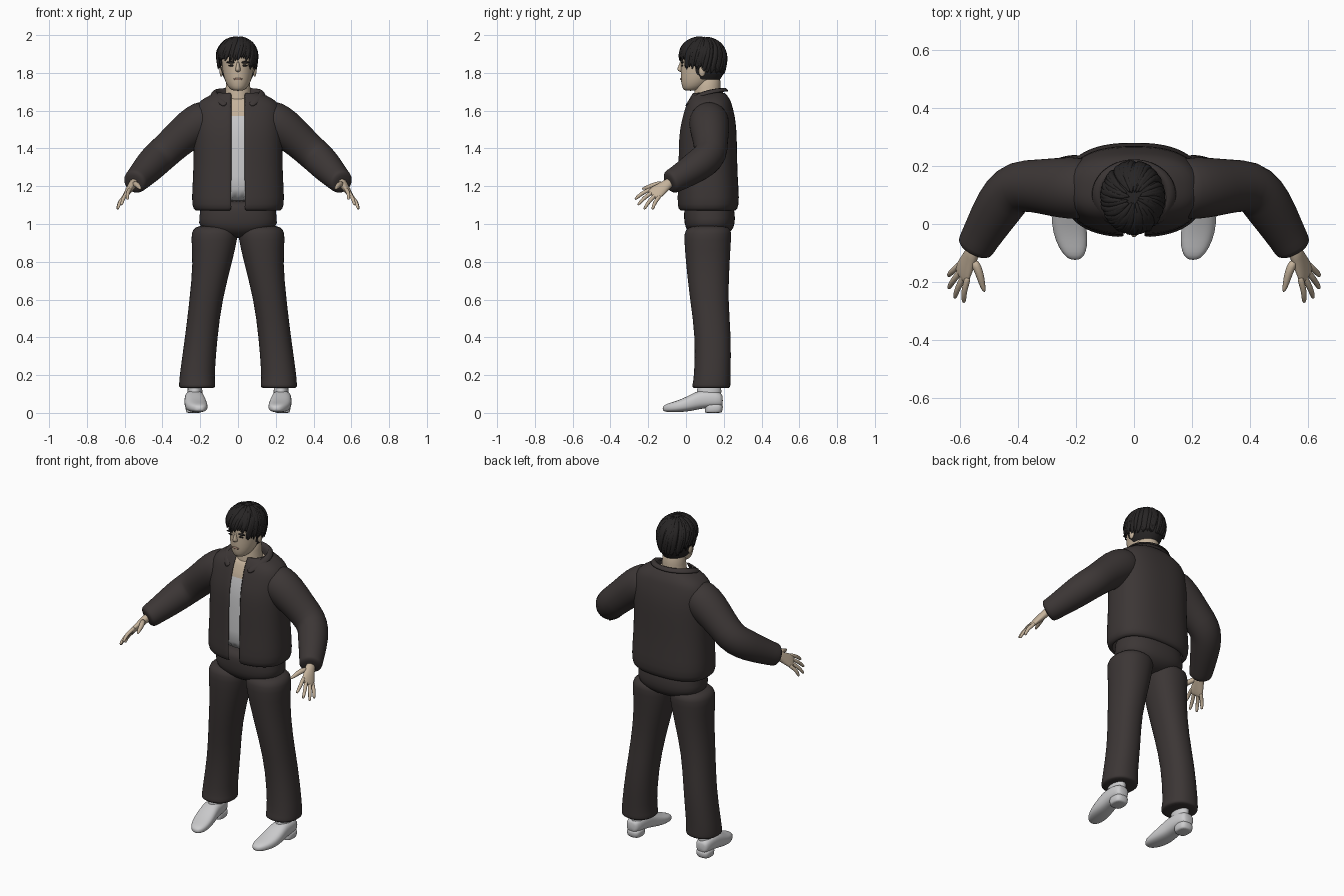
import bpy, bmesh, math, random
from mathutils import Vector as V

cube = bpy.data.objects.get("Cube")
if cube:
    bpy.data.objects.remove(cube)
random.seed(4)


def material(name, r, g, b):
    m = bpy.data.materials.new(name)
    m.use_nodes = True
    m.diffuse_color = (r, g, b, 1)
    m.node_tree.nodes["Principled BSDF"].inputs["Base Color"].default_value = (r, g, b, 1)
    return m


CLOTH = material("charcoal cloth", .045, .037, .036)
HAIR = material("black hair", .02, .018, .018)
SKIN = material("skin", .56, .45, .33)
LIGHT = material("light grey", .6, .6, .61)
LIPS = material("lips", .36, .23, .17)


def flat(z, cx, rx, front, back):
    """Horizontal ring given by its height, centre, half width and depth limits."""
    return V((cx, (front + back) / 2, z)), V((rx, 0, 0)), V((0, (back - front) / 2, 0))


def path_rings(points, radii, ref=(0, 0, 1), squash=1):
    """Rings square to a path, for tubes."""
    rings = []
    for i, c in enumerate(points):
        t = (points[min(i + 1, len(points) - 1)] - points[max(i - 1, 0)]).normalized()
        u = t.cross(V(ref)).normalized()
        rings.append((c, u * radii[i] * squash, t.cross(u) * radii[i]))
    return rings


def loft(bm, rings, n=20, power=2, gap=0):
    """Skin superellipse rings; a gap leaves the front (-y) side open."""
    rows = []
    for c, u, v in rings:
        row = []
        first, sweep, steps = -math.pi / 2, math.tau, n
        if gap:
            first = -math.acos((gap / u.length) ** (power / 2))
            sweep, steps = math.pi - 2 * first, n - 1
        for k in range(n):
            a = first + sweep * k / steps
            co, si = math.cos(a), math.sin(a)
            x = math.copysign(abs(co) ** (2 / power), co)
            y = math.copysign(abs(si) ** (2 / power), si)
            row.append(bm.verts.new(c + u * x + v * y))
        rows.append(row)
    for a, b in zip(rows, rows[1:]):
        for k in range(n - 1 if gap else n):
            j = (k + 1) % n
            bm.faces.new((a[k], a[j], b[j], b[k]))
    if not gap:
        bm.faces.new(rows[0])
        bm.faces.new(rows[-1])


def finish(bm, name, *mats, subdiv=1, thick=0):
    bmesh.ops.recalc_face_normals(bm, faces=bm.faces)
    for f in bm.faces:
        f.smooth = True
    mesh = bpy.data.meshes.new(name)
    bm.to_mesh(mesh)
    bm.free()
    ob = bpy.data.objects.new(name, mesh)
    bpy.context.collection.objects.link(ob)
    for m in mats:
        mesh.materials.append(m)
    if thick:
        mod = ob.modifiers.new("thickness", "SOLIDIFY")
        mod.thickness, mod.offset = thick, 0
    if subdiv:
        mod = ob.modifiers.new("smooth", "SUBSURF")
        mod.levels = mod.render_levels = subdiv


def part(name, mat, rings, thick=0, **kw):
    bm = bmesh.new()
    loft(bm, rings, **kw)
    finish(bm, name, mat, thick=thick)


def blob(name, mat, centre, size):
    bm = bmesh.new()
    bmesh.ops.create_uvsphere(bm, u_segments=16, v_segments=10, radius=1)
    bmesh.ops.scale(bm, vec=size, verts=bm.verts)
    bmesh.ops.translate(bm, vec=centre, verts=bm.verts)
    finish(bm, name, mat, subdiv=0)


# Jacket body, open down the front
jacket = [(1.073, -.02, .25, .21), (1.08, -.04, .27, .235), (1.13, -.042, .277, .24),
          (1.25, -.036, .267, .232), (1.4, -.035, .264, .228), (1.5, -.03, .262, .232),
          (1.57, -.012, .253, .228), (1.62, .002, .24, .22), (1.65, .015, .232, .195),
          (1.675, .03, .215, .15), (1.695, .04, .2, .1)]
part("jacket", CLOTH, [flat(z, 0, rx, f, b) for z, f, b, rx in jacket],
     thick=.012, n=40, power=2.5, gap=.034)

# Shirt with bare chest above it
inner = ([(1.11, -.04, .26, .22)] + jacket[3:6] + [(1.585, -.01, .25, .22), (1.592, -.008, .25, .22)]
         + jacket[7:10])
bm = bmesh.new()
loft(bm, [flat(z, 0, rx - .03, f + .016, b - .02) for z, f, b, rx in inner], n=32, power=2.4)
for f in bm.faces:
    f.material_index = int(f.calc_center_median().z > 1.585)
finish(bm, "shirt_and_chest", LIGHT, SKIN)

# Folded collar, a ribbon around the neck
bm = bmesh.new()
rows = []
for k in range(21):
    t = k / 10 - 1
    phi, drop = t * math.radians(152), abs(t) ** 3
    rows.append([bm.verts.new((rx * math.sin(phi), .1 + ry * math.cos(phi), z - fall * drop))
                 for rx, ry, z, fall in ((.1, .085, 1.66, .06), (.113, .1, 1.735, .08), (.148, .125, 1.7, .09))])
for a, b in zip(rows, rows[1:]):
    for k in (0, 1):
        bm.faces.new((a[k], a[k + 1], b[k + 1], b[k]))
finish(bm, "collar", CLOTH, thick=.01)

# Trouser seat
part("trouser_seat", CLOTH, [flat(z, 0, rx, f, b) for z, rx, f, b in (
    (.925, .05, .06, .18), (.95, .13, .02, .23), (.98, .21, -.005, .255), (1.03, .207, -.012, .262),
    (1.08, .2, -.01, .255), (1.13, .195, 0, .245))], n=28, power=2.4)

# Limbs, built once for each side
for side, s in (("left", 1), ("right", -1)):
    def P(x, y, z):
        return V((s * x, y, z))

    part(side + "_trouser_leg", CLOTH, [flat(z, s * cx, rx, f, b) for z, cx, rx, f, b in (
        (.13, .218, .085, .045, .225), (.135, .216, .098, .03, .236), (.16, .216, .096, .036, .236),
        (.2, .217, .093, .042, .236), (.4, .195, .086, .05, .241), (.6, .17, .087, .02, .222),
        (.8, .134, .104, -.002, .232), (.93, .125, .125, -.012, .24), (.97, .122, .121, -.006, .242),
        (.995, .12, .09, .03, .21))], n=24, power=2.2)

    part(side + "_sleeve", CLOTH, path_rings(
        [P(.13, .12, 1.575), P(.18, .122, 1.55), P(.25, .125, 1.505), P(.33, .13, 1.435), P(.4, .132, 1.37),
         P(.44, .1, 1.335), P(.49, .02, 1.28), P(.535, -.058, 1.233), P(.548, -.083, 1.222), P(.553, -.092, 1.218)],
        [.09, .108, .106, .092, .091, .09, .079, .066, .066, .045]), n=24)

    # Hand: flattened palm and five tapered digits
    wrist, knuckle = P(.545, -.075, 1.228), P(.592, -.172, 1.158)
    across = P(-.0175, -.0275, .0225)
    normal = across.cross(knuckle - wrist).normalized()
    bm = bmesh.new()
    loft(bm, [(wrist.lerp(knuckle, t), across * w, normal * h) for t, w, h in (
        (0, .75, .026), (.35, .75, .022), (.65, 1, .019), (1, 1.15, .014), (1.1, 1, .009))], n=14)
    for offset, tip in ((.95, P(.585, -.27, 1.13)), (.35, P(.617, -.255, 1.1)),
                        (-.3, P(.638, -.222, 1.078)), (-.9, P(.638, -.178, 1.077))):
        base = knuckle + across * offset
        bend = base.lerp(tip, .5) + P(.006, -.003, .006)
        loft(bm, path_rings([base.lerp(wrist, .15), base, bend, tip.lerp(bend, .15), tip],
                            [.011, .012, .011, .009, .004]), n=8)
    root, tip = wrist.lerp(knuckle, .35) + across * .5, P(.513, -.236, 1.185)
    loft(bm, path_rings([root, root.lerp(tip, .4) + P(-.006, 0, .004), root.lerp(tip, .75), tip],
                        [.018, .016, .012, .005]), n=8)
    finish(bm, side + "_hand", SKIN)

    # Shoe: upper lofted heel to toe, ankle and heel block
    shoe = ((.195, .235, .025, .04, .09), (.185, .235, .042, .03, .11), (.13, .232, .05, .028, .12),
            (.07, .23, .053, .02, .12), (.03, .227, .058, .01, .1), (-.03, .22, .06, .003, .07),
            (-.08, .21, .05, .003, .055), (-.11, .205, .034, .006, .045), (-.124, .203, .014, .012, .032))
    part(side + "_shoe", LIGHT, [(P(cx, y, (lo + hi) / 2), V((w, 0, 0)), V((0, 0, (hi - lo) / 2)))
                                 for y, cx, w, lo, hi in shoe], n=20, power=2.6)
    part(side + "_ankle", LIGHT, [flat(z, s * .228, rx, f, b) for z, rx, f, b in (
        (.05, .04, .06, .18), (.1, .041, .05, .19), (.2, .038, .07, .19))], n=16)
    part(side + "_heel", LIGHT, [flat(z, s * .234, rx, .1, b) for z, rx, b in (
        (0, .036, .185), (.003, .042, .192), (.035, .046, .198), (.05, .04, .19))], n=16, power=3)

    # Ear, brow and eye
    blob(side + "_ear", SKIN, P(.088, .085, 1.81), (.01, .018, .03))
    blob(side + "_brow", HAIR, P(.036, -.02, 1.856), (.026, .007, .006))
    blob(side + "_eye", HAIR, P(.034, -.02, 1.839), (.016, .004, .005))

# Neck, head, nose and mouth
part("neck", SKIN, [flat(z, 0, rx, f, b) for z, rx, f, b in (
    (1.6, .085, .03, .2), (1.66, .072, .04, .19), (1.72, .065, .045, .18), (1.8, .065, .05, .19))])
part("head", SKIN, [flat(z, 0, rx, f, b) for z, rx, f, b in (
    (1.705, .025, -.005, .05), (1.715, .045, -.018, .09), (1.75, .068, -.027, .14), (1.8, .08, -.029, .185),
    (1.84, .085, -.027, .2), (1.88, .088, -.031, .205), (1.93, .083, -.02, .2), (1.97, .055, .02, .16))], n=28)
part("nose", SKIN, [flat(z, 0, rx, f, .02) for z, rx, f in (
    (1.803, .012, -.03), (1.812, .018, -.046), (1.822, .015, -.049), (1.845, .01, -.037), (1.87, .009, -.03))], n=12)
blob("mouth", LIPS, V((0, -.026, 1.767)), (.024, .005, .006))

# Hair: cap trimmed around the face
bm = bmesh.new()
loft(bm, [flat(z, 0, rx, .09 - ry, .09 + ry) for z, rx, ry in (
    (1.765, .07, .09), (1.79, .083, .108), (1.82, .093, .118), (1.85, .098, .122), (1.885, .1, .123),
    (1.92, .097, .119), (1.95, .083, .103), (1.975, .06, .076), (1.99, .03, .04))], n=36)
hidden = [f for f in bm.faces if f.calc_center_median().z <
          min(1.885, max(1.775, 1.885 - 1.6 * (f.calc_center_median().y - .01)))]
bmesh.ops.delete(bm, geom=hidden, context="FACES")
finish(bm, "hair_cap", HAIR)

# Locks sweeping from the crown to the hairline
bm = bmesh.new()
for k in range(110):
    az = random.uniform(0, math.tau)
    facing = -math.sin(az)
    end = math.radians((97 if facing > .55 else 122 if facing > -.3 else 145) + random.uniform(-12, 8))
    begin = random.uniform(.1, .8)
    points = []
    for j in range(6):
        th = begin + (end - begin) * j / 5
        a = az - .35 * j / 5
        r = math.sin(min(th, 1.7)) * (1 - .12 * max(0, th - 1.7)) * (1.02 if j < 5 else 1.05)
        x = .098 * r * math.cos(a)
        points.append(V((x * (1.1 if x < 0 else 1), .09 + .12 * r * math.sin(a), 1.884 + .108 * math.cos(th))))
    loft(bm, path_rings(points, [.004, .011, .013, .012, .009, .002],
                        ref=(math.cos(az), math.sin(az), .6), squash=1.2), n=6)
finish(bm, "hair_locks", HAIR)
